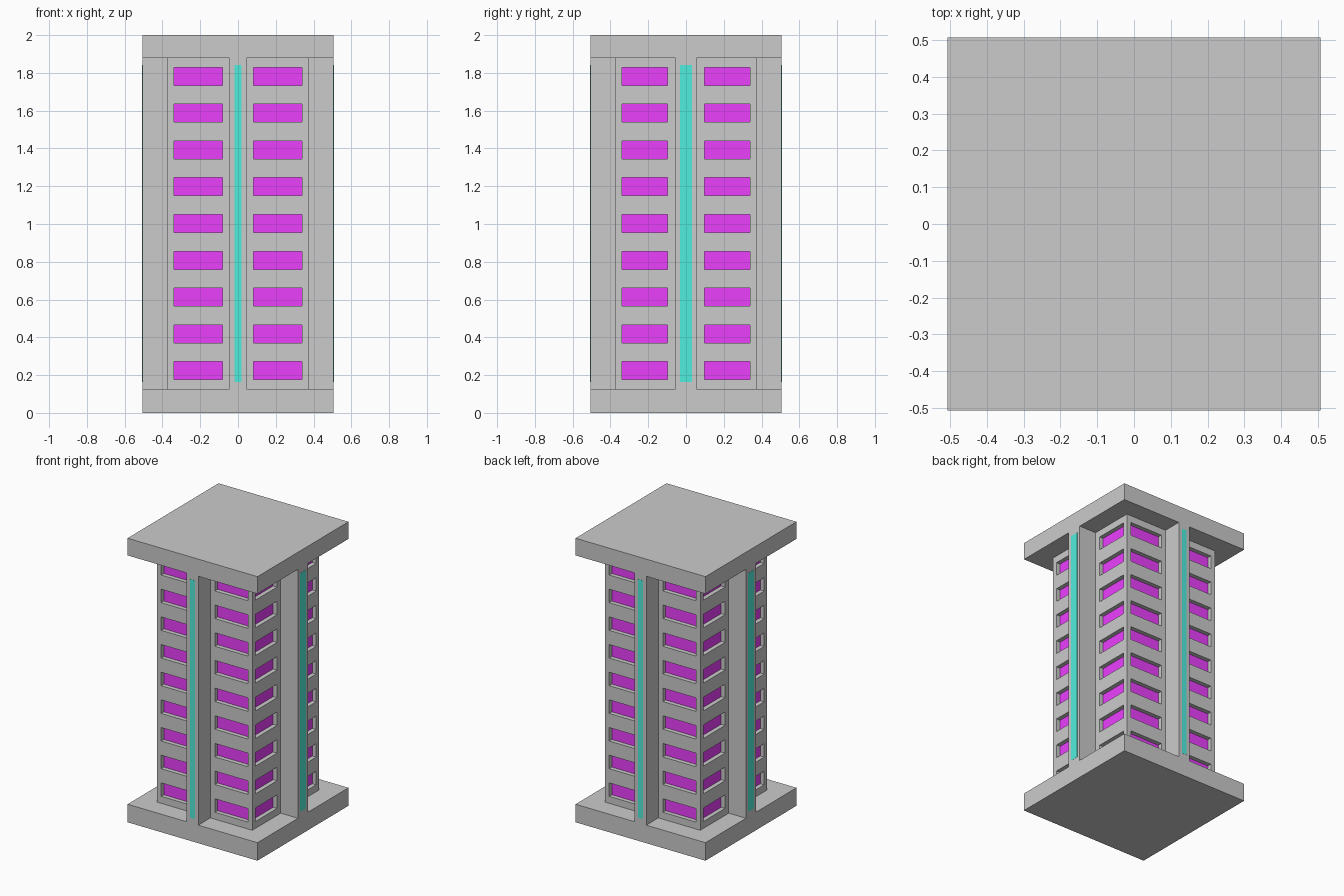
import bpy, bmesh
from math import pi
from mathutils import Matrix, Vector

if "Cube" in bpy.data.objects:
    bpy.data.objects.remove(bpy.data.objects["Cube"])

EDGE, CORE, RECESS = 0.506, 0.372, 0.03      # slab half width, core half width, window depth
Z0, Z1 = 0.127, 1.879                        # slab top / roof underside
FLOORS, STEP, WIN_Z, WIN_H = 9, 0.1948, 0.176, 0.095


def material(name, color):
    m = bpy.data.materials.new(name)
    m.diffuse_color = color
    m.use_nodes = True
    m.node_tree.nodes["Principled BSDF"].inputs["Base Color"].default_value = m.diffuse_color
    return m


purple = material("window_purple", (0.84, 0.05, 0.99, 1))
teal = material("strip_teal", (0.08, 0.85, 0.72, 1))
grey = material("wall_grey", (0.8, 0.8, 0.8, 1))


def finish(bm, name, mats=()):
    me = bpy.data.meshes.new(name)
    bm.to_mesh(me)
    bm.free()
    for m in mats:
        me.materials.append(m)
    ob = bpy.data.objects.new(name, me)
    bpy.context.collection.objects.link(ob)
    return ob


def box(name, lo, hi, turn=0, mats=()):
    lo, hi = Vector(lo), Vector(hi)
    bm = bmesh.new()
    bmesh.ops.create_cube(bm, size=1, matrix=Matrix.Rotation(turn, 4, 'Z')
                          @ Matrix.Translation((lo + hi) / 2)
                          @ Matrix.Diagonal((*(hi - lo), 1)))
    return finish(bm, name, mats)


def facade(name, turn, inner):
    """Flat wall gridded around its windows, window cells pushed inward."""
    xs = [-CORE, -0.338, -inner, inner, 0.338, CORE]
    zs = [Z0]
    for i in range(FLOORS):
        zs += [WIN_Z + i * STEP, WIN_Z + i * STEP + WIN_H]
    zs.append(Z1)
    bm = bmesh.new()
    grid = [[bm.verts.new((x, -CORE, z)) for x in xs] for z in zs]
    windows = []
    for r in range(len(zs) - 1):
        for c in range(len(xs) - 1):
            f = bm.faces.new((grid[r][c], grid[r][c + 1], grid[r + 1][c + 1], grid[r + 1][c]))
            if r % 2 and c in (1, 3):
                windows.append(f)
    for f in bmesh.ops.extrude_discrete_faces(bm, faces=windows)['faces']:
        f.material_index = 1
        bmesh.ops.translate(bm, verts=f.verts, vec=(0, RECESS, 0))
    # reveals stay grey
    for f in bm.faces:
        f.normal_update()
        if abs(f.normal.y) < 0.5:
            f.material_index = 0
    bm.transform(Matrix.Rotation(turn, 4, 'Z'))
    finish(bm, name, (grey, purple))


# Base and roof slabs
box("base_slab", (-EDGE, -EDGE, 0), (EDGE, EDGE, Z0))
box("roof_slab", (-EDGE, -EDGE, Z1), (EDGE, EDGE, 2))

# Four sides: windowed wall, pier flush with slabs, coloured strip on the pier
for i, side in enumerate(("front", "right", "back", "left")):
    turn = i * pi / 2
    pier, strip, inner = ((0.045, 0.019, 0.081), (0.056, 0.032, 0.097))[i % 2]
    facade(side + "_wall", turn, inner)
    box(side + "_pier", (-pier, -EDGE, Z0), (pier, -CORE, Z1), turn)
    box(side + "_strip", (-strip, -EDGE - 0.001, 0.163), (strip, -EDGE + 0.002, 1.842),
        turn, (teal,))
